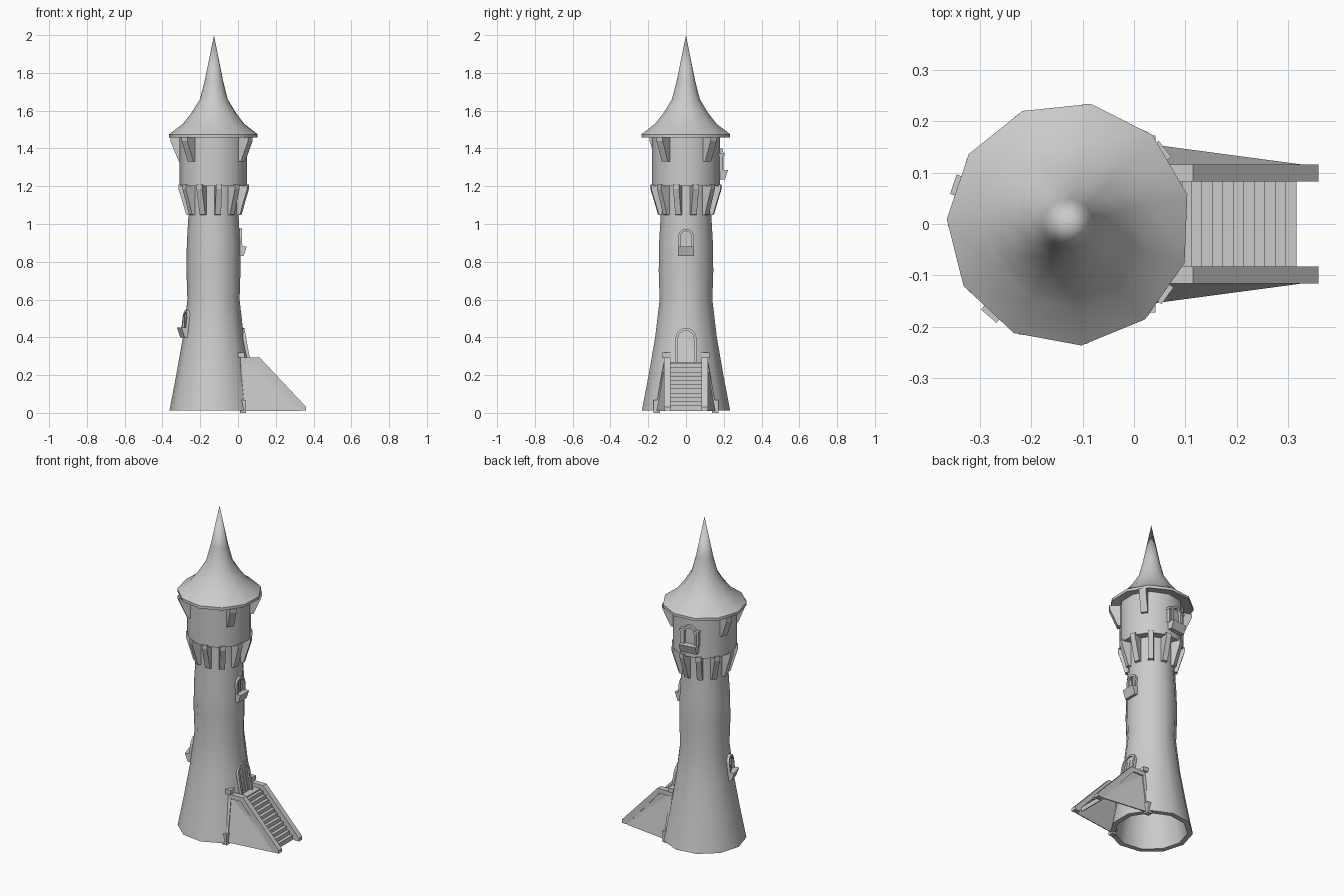
import bpy, bmesh, math
from mathutils import Vector, Matrix

if "Cube" in bpy.data.objects:
    bpy.data.objects.remove(bpy.data.objects["Cube"])

stone = bpy.data.materials.new("plain_grey")
stone.use_nodes = True
GREY = (0.6, 0.6, 0.6, 1)
stone.diffuse_color = GREY
stone.node_tree.nodes["Principled BSDF"].inputs["Base Color"].default_value = GREY

SIDES = 11
STEP = math.tau / SIDES
AXIS_X = -0.127


def finish(name, bm, smooth=None):
    bmesh.ops.recalc_face_normals(bm, faces=bm.faces[:])
    mesh = bpy.data.meshes.new(name)
    bm.to_mesh(mesh)
    bm.free()
    mesh.materials.append(stone)
    ob = bpy.data.objects.new(name, mesh)
    bpy.context.collection.objects.link(ob)
    if smooth:
        bpy.ops.object.select_all(action='DESELECT')
        ob.select_set(True)
        bpy.context.view_layer.objects.active = ob
        bpy.ops.object.shade_smooth_by_angle(angle=math.radians(smooth))
    return ob


def on_tower(ob, azimuth):
    """Turn a part built facing +x to an azimuth around the tower axis."""
    ob.matrix_world = Matrix.Translation((AXIS_X, 0, 0)) @ Matrix.Rotation(azimuth, 4, 'Z')
    return ob


def lathe(name, profile, phase=0.5, closed=False):
    bm = bmesh.new()
    rings = []
    for r, z in profile:
        if r == 0:
            rings.append([bm.verts.new((0, 0, z))] * SIDES)
        else:
            rings.append([bm.verts.new((r * math.cos((k + phase) * STEP),
                                        r * math.sin((k + phase) * STEP), z)) for k in range(SIDES)])
    if closed:
        rings.append(rings[0])
    for a, b in zip(rings, rings[1:]):
        for k in range(SIDES):
            j = (k + 1) % SIDES
            bm.faces.new(list(dict.fromkeys((a[k], a[j], b[j], b[k]))))
    return on_tower(finish(name, bm, 45), 0)


def prism(name, profile, y0, y1):
    """Extrude an (x, z) outline from y0 to y1."""
    bm = bmesh.new()
    face = bm.faces.new([bm.verts.new((x, y0, z)) for x, z in profile])
    moved = bmesh.ops.extrude_face_region(bm, geom=[face], use_keep_orig=True)["geom"]
    bmesh.ops.translate(bm, vec=(0, y1 - y0, 0), verts=[v for v in moved if isinstance(v, bmesh.types.BMVert)])
    return finish(name, bm)


def box(name, x0, x1, y0, y1, z0, z1):
    return prism(name, [(x0, z0), (x1, z0), (x1, z1), (x0, z1)], y0, y1)


def beam(name, start, end, size):
    a, b = Vector(start), Vector(end)
    bm = bmesh.new()
    bmesh.ops.create_cube(bm, size=1)
    bmesh.ops.scale(bm, vec=(size, size, (b - a).length), verts=bm.verts)
    ob = finish(name, bm)
    ob.matrix_world = Matrix.Translation((a + b) / 2) @ (b - a).to_track_quat('Z', 'Y').to_matrix().to_4x4()
    return ob


def arch(half, z0, top, n=8):
    """Points (y, z) of a round-topped opening."""
    spring = top - half
    curve = [(half * math.cos(math.pi * i / n), spring + half * math.sin(math.pi * i / n)) for i in range(n + 1)]
    return [(half, z0)] + curve + [(-half, z0)]


def arch_part(name, azimuth, half, z0, top, x0, x1, lean, rim=0):
    """Arched plate, or an arched frame when rim is given."""
    bm = bmesh.new()

    def at(x, p):
        return bm.verts.new((x + lean * (p[1] - z0), p[0], p[1]))

    outer = arch(half, z0, top)
    if rim:
        inner = arch(half - rim, z0, top - rim)
        rings = [[at(x, p) for p in pts] for x, pts in
                 ((x0, outer), (x1, outer), (x1, inner), (x0, inner))]
        for a, b in zip(rings, rings[1:] + rings[:1]):
            for i in range(len(outer) - 1):
                bm.faces.new((a[i], a[i + 1], b[i + 1], b[i]))
        for i in (0, -1):
            bm.faces.new([ring[i] for ring in rings])
    else:
        back, front = [at(x0, p) for p in outer], [at(x1, p) for p in outer]
        bm.faces.new(back)
        bm.faces.new(front)
        for i in range(len(outer)):
            bm.faces.new((back[i - 1], back[i], front[i], front[i - 1]))
    return on_tower(finish(name, bm, 35), azimuth)


# Tower shaft, hollow and open below
lathe("tower_shaft", [(0.236, 0.012), (0.2, 0.2), (0.165, 0.4), (0.141, 0.6), (0.146, 0.75),
                      (0.144, 0.9), (0.135, 1.05), (0.135, 1.21), (0.115, 1.21),
                      (0.12, 0.6), (0.145, 0.4), (0.205, 0.012)], closed=True)

# Upper chamber and flared roof
lathe("upper_chamber", [(0, 1.2), (0.182, 1.2), (0.182, 1.465), (0, 1.465)])
lathe("roof", [(0, 1.465), (0.22, 1.465), (0.238, 1.458), (0.238, 1.475), (0.165, 1.53),
               (0.118, 1.59), (0.075, 1.66), (0.05, 1.755), (0, 2.0)], phase=0.43)

# Corbels below the chamber
for k in range(SIDES):
    ob = prism("corbel", [(0.12, 1.045), (0.148, 1.05), (0.165, 1.11), (0.188, 1.185),
                          (0.188, 1.21), (0.13, 1.21)], -0.016, 0.016)
    on_tower(ob, (k + 0.5) * STEP)

# Brackets below the eaves
for degrees in (38, -36, -131, 161):
    ob = prism("eave_bracket", [(0.16, 1.33), (0.19, 1.33), (0.238, 1.44), (0.238, 1.46), (0.16, 1.46)],
               -0.02, 0.02)
    on_tower(ob, math.radians(degrees))


def window(azimuth, r, z, lean):
    """Arched window with a planter box; z is the planter's underside."""
    arch_part("window_frame", azimuth, 0.041, z + 0.045, z + 0.145, r - 0.02, r + 0.012, lean, 0.013)
    arch_part("window_pane", azimuth, 0.03, z + 0.045, z + 0.135, r - 0.008, r + 0.001, lean)
    on_tower(box("window_bar", r - 0.01, r + 0.006, -0.004, 0.004, z + 0.045, z + 0.125), azimuth)
    on_tower(prism("planter_box", [(r - 0.02, z), (r + 0.018, z), (r + 0.036, z + 0.052),
                                   (r - 0.02, z + 0.052)], -0.042, 0.042), azimuth)


window(0, 0.138, 0.83, -0.03)
window(6 * STEP, 0.156, 0.40, -0.11)

# Chamber window with balcony
az = 3 * STEP
arch_part("chamber_window_frame", az, 0.045, 1.27, 1.4, 0.16, 0.194, 0, 0.014)
arch_part("chamber_window_pane", az, 0.032, 1.27, 1.387, 0.168, 0.177, 0)
on_tower(prism("balcony_planter", [(0.16, 1.235), (0.2, 1.235), (0.218, 1.285), (0.16, 1.285)],
               -0.052, 0.052), az)
for side in (-1, 1):
    y = side * 0.05
    on_tower(box("window_pillar", 0.16, 0.19, y - 0.007, y + 0.007, 1.28, 1.36), az)
    on_tower(box("pillar_cap", 0.16, 0.196, y - 0.01, y + 0.01, 1.36, 1.375), az)

# Entrance
arch_part("door_frame", 0, 0.056, 0.27, 0.45, 0.15, 0.193, -0.18, 0.014)
arch_part("door_panel", 0, 0.043, 0.27, 0.437, 0.173, 0.181, -0.18)
for y in (-0.025, 0, 0.025):
    beam("door_plank_rib", (0.053, y, 0.275), (0.028, y, 0.41), 0.008)

# Staircase treads and landing
TREADS = 11
RUN, RISE = 0.225 / TREADS, 0.245 / TREADS
box("landing", 0.02, 0.095, -0.085, 0.085, 0.255, 0.27)
for i in range(TREADS):
    x, z = 0.09 + i * RUN, 0.262 - i * RISE
    prism("stair_tread", [(x, z), (x + RUN + 0.002, z), (x + RUN + 0.002, z - RISE - 0.006),
                          (x, z - 0.012)], -0.085, 0.085)

# Railings, flared side walls and corner posts
for side in (-1, 1):
    lo, hi = sorted((side * 0.083, side * 0.116))
    prism("stair_railing", [(0.02, 0.265), (0.1, 0.265), (0.325, 0.012), (0.36, 0.012),
                            (0.36, 0.032), (0.115, 0.293), (0.02, 0.293)], lo, hi)
    bm = bmesh.new()
    corners = [(0.02, 0.105, 0.28), (0.11, 0.105, 0.28), (0.345, 0.11, 0.025),
               (0.32, 0.114, 0.01), (0.035, 0.152, 0.01)]
    verts = [bm.verts.new((x, side * y, z)) for x, y, z in corners]
    for i in (1, 2, 3):
        bm.faces.new((verts[0], verts[i], verts[i + 1]))
    wall = finish("stair_side_wall", bm)
    thick = wall.modifiers.new("thickness", 'SOLIDIFY')
    thick.thickness, thick.offset = 0.006, 0
    beam("corner_post", (0.02, side * 0.1, 0.3), (0.03, side * 0.152, 0.03), 0.018)
    lo, hi = sorted((side * 0.08, side * 0.125))
    box("post_cap", 0.0, 0.035, lo, hi, 0.293, 0.32)
    lo, hi = sorted((side * 0.138, side * 0.172))
    box("post_foot", 0.01, 0.042, lo, hi, 0.0, 0.068)
